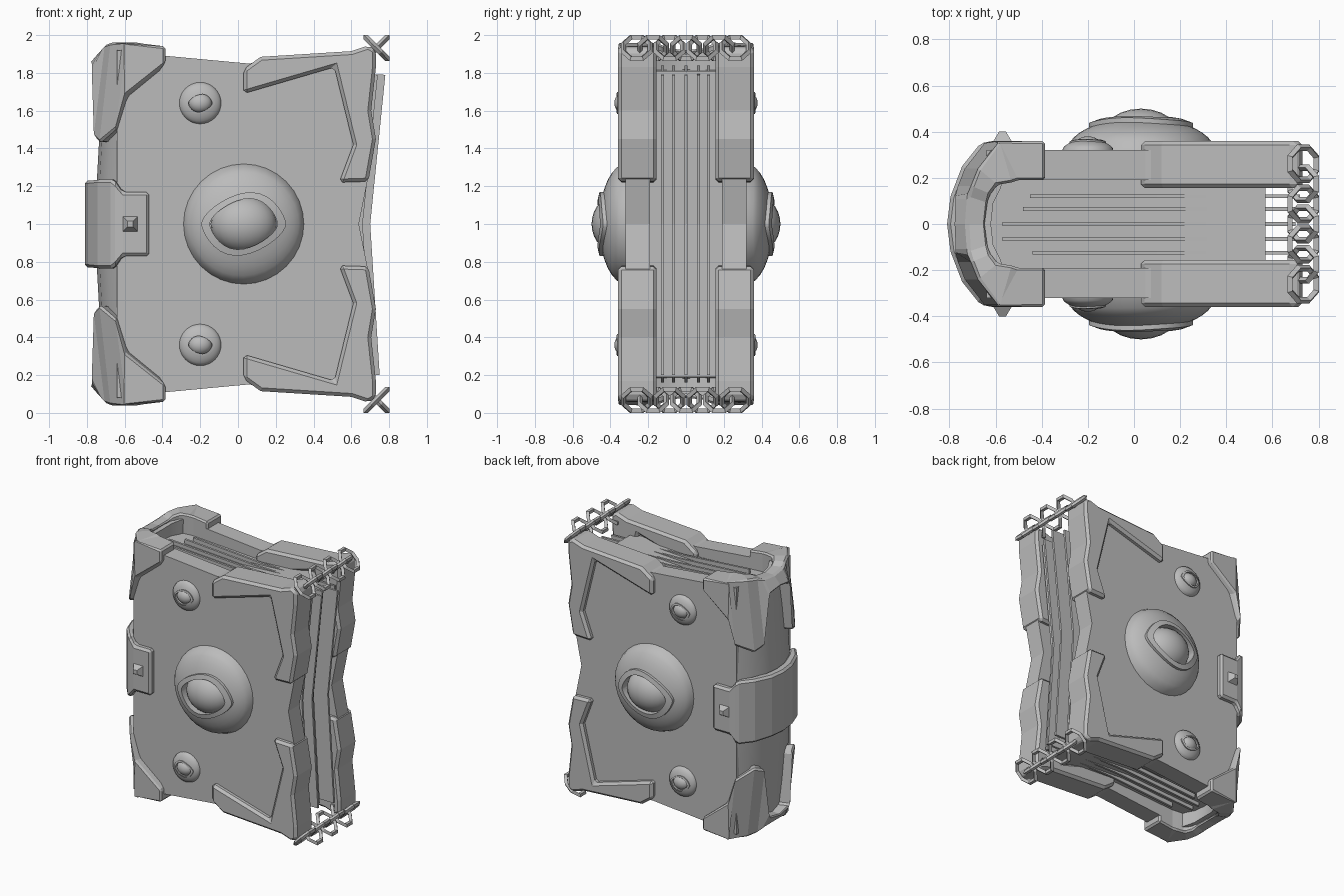
import bpy, bmesh, math
from mathutils import Vector

if "Cube" in bpy.data.objects:
    bpy.data.objects.remove(bpy.data.objects["Cube"])

grey = bpy.data.materials.new("stone_grey")
grey.diffuse_color = (0.5, 0.5, 0.5, 1)
grey.use_nodes = True
grey.node_tree.nodes["Principled BSDF"].inputs["Base Color"].default_value = grey.diffuse_color


def make(name, verts, faces, mirror_z=False, bevel=0.0, smooth=False):
    """Mesh object from points, optionally mirrored about the mid height z = 1."""
    if mirror_z:
        verts = [(x, y, 2 - z) for x, y, z in verts]
    me = bpy.data.meshes.new(name)
    me.from_pydata([tuple(v) for v in verts], [], faces)
    bm = bmesh.new()
    bm.from_mesh(me)
    bmesh.ops.recalc_face_normals(bm, faces=bm.faces[:])
    bm.to_mesh(me)
    bm.free()
    me.materials.append(grey)
    ob = bpy.data.objects.new(name, me)
    bpy.context.collection.objects.link(ob)
    if bevel:
        m = ob.modifiers.new("bevel", 'BEVEL')
        m.width = bevel
        m.segments = 1
        m.limit_method = 'ANGLE'
        m.angle_limit = math.radians(40)
    if smooth:
        bpy.ops.object.select_all(action='DESELECT')
        ob.select_set(True)
        bpy.context.view_layer.objects.active = ob
        bpy.ops.object.shade_smooth_by_angle(angle=math.radians(35))
    return ob


def prism(name, outline, y0, y1, **kw):
    """Outline in x, z extruded along y."""
    n = len(outline)
    verts = [(x, y, z) for y in (y0, y1) for x, z in outline]
    faces = [list(range(n)), list(range(n, 2 * n))]
    faces += [[i, (i + 1) % n, n + (i + 1) % n, n + i] for i in range(n)]
    return make(name, verts, faces, **kw)


def wrap(name, half, taper=0.0, **kw):
    """U-shaped shell around the spine.
    half: rows of outer x, outer y, inner x, inner y, z low, z high, +y side to middle."""
    rows = half + [(a, -b, c, -d, lo, hi) for a, b, c, d, lo, hi in reversed(half[:-1])]
    verts, faces = [], []
    for ox, oy, ix, iy, lo, hi in rows:
        # upper end leans in towards the pages where it lies on the spine
        t = taper if ox < -0.64 else 0
        verts += [(ox, oy, lo), (ox + t, oy, hi), (ix + t, iy, hi), (ix, iy, lo)]
    for i in range(len(rows) - 1):
        a, b = 4 * i, 4 * i + 4
        faces += [[a + j, a + (j + 1) % 4, b + (j + 1) % 4, b + j] for j in range(4)]
    e = 4 * (len(rows) - 1)
    faces += [[0, 1, 2, 3], [e, e + 1, e + 2, e + 3]]
    return make(name, verts, faces, **kw)


def mirrored(pts):
    """Close an upper outline with its reflection below z = 1."""
    return pts + [(x, 2 - z) for x, z in reversed(pts) if abs(z - 1) > 1e-4]


def eye(name, cx, cz, k, s, flip=1):
    """Domed eyelid with an almond opening and a round eyeball, scaled by k on side s."""
    n, R, H, y0 = 32, 0.32, 0.145, 0.315

    def dome(r):
        return H * math.sqrt(max(0, 1 - (r / R) ** 2))
    # blend from base circle to almond, scale of almond, lift off the dome
    rows = [(0, 1, 0), (.12, 1, 0), (.3, 1, 0), (.55, 1, 0), (.8, 1, 0), (1, 1, 0),
            (1, 1, .02), (1, .8, .02), (1, .8, -.09)]
    verts, faces = [], []
    for t, sc, lift in rows:
        for i in range(n):
            a = 2 * math.pi * i / n
            c, d = math.cos(a), math.sin(a)
            ax = 0.225 * c * sc
            az = 0.165 * math.copysign(abs(d) ** 1.35, d) * sc + 0.04 * c * d * d * sc
            x, z = R * c * (1 - t) + ax * t, R * d * (1 - t) + az * t
            y = y0 + k * (dome(math.hypot(x, z)) + lift)
            verts.append((cx + k * x, s * y, cz + flip * k * z))
    for r in range(len(rows) - 1):
        for i in range(n):
            j = (i + 1) % n
            faces.append([r * n + i, r * n + j, r * n + n + j, r * n + n + i])
    make(name + "_lid", verts, faces, smooth=True)
    bm = bmesh.new()
    bmesh.ops.create_uvsphere(bm, u_segments=24, v_segments=14, radius=1)
    bv = [(cx + k * v.co.x * 0.175, s * (y0 + k * (0.055 + 0.13 * v.co.y)),
           cz + k * v.co.z * 0.15) for v in bm.verts]
    bf = [[v.index for v in f.verts] for f in bm.faces]
    bm.free()
    make(name + "_ball", bv, bf, smooth=True)


# outlines
cover = mirrored([(-0.64, 1.92), (-0.38, 1.89), (0.05, 1.85), (0.6, 1.88),
                  (0.69, 1.9), (0.7, 1.3), (0.64, 1.0)])
corner = [(0.03, 1.69), (0.51, 1.83), (0.61, 1.42), (0.535, 1.22), (0.69, 1.225),
          (0.73, 1.45), (0.705, 1.6), (0.73, 1.83), (0.73, 1.92), (0.69, 1.945),
          (0.60, 1.915), (0.12, 1.885), (0.03, 1.82)]
for s, side in ((-1, "front"), (1, "back")):
    # covers, eyes and clasp studs
    prism(side + "_cover", cover, s * 0.19, s * 0.32)
    eye(side + "_large_eye", 0.03, 1.0, 1.0, s)
    eye(side + "_upper_eye", -0.2, 1.64, 0.35, s)
    eye(side + "_lower_eye", -0.2, 0.36, 0.35, s, -1)
    sq = [(-1, -1), (1, -1), (1, 1), (-1, 1)]
    stud = [(-0.57 + 0.045 * a, s * 0.35, 1 + 0.045 * b) for a, b in sq]
    stud += [(-0.57 + 0.015 * a, s * 0.4, 1 + 0.015 * b) for a, b in sq]
    make(side + "_stud", stud, [[0, 1, 2, 3], [4, 5, 6, 7]] +
         [[i, (i + 1) % 4, 4 + (i + 1) % 4, 4 + i] for i in range(4)])
    # fore-edge corner guards
    for mz, lvl in ((False, "upper"), (True, "lower")):
        prism(f"{side}_{lvl}_corner", corner, s * 0.155, s * 0.36, mirror_z=mz, bevel=0.018)

# spine and its corner guards
spine = [(-0.62, 0.32, -0.6, 0.19, 1, 1.92), (-0.645, 0.318, -0.62, 0.18, 1, 1.92),
         (-0.70, 0.24, -0.63, 0.15, 1, 1.92), (-0.745, 0.12, -0.66, 0.09, 1, 1.91),
         (-0.76, 0, -0.67, 0, 1, 1.9)]
guard = [(-0.385, 0.36, -0.385, 0.19, 1.85, 1.94), (-0.6, 0.36, -0.5, 0.19, 1.68, 1.955),
         (-0.65, 0.35, -0.59, 0.18, 1.5, 1.96), (-0.735, 0.24, -0.65, 0.17, 1.43, 1.96),
         (-0.765, 0.165, -0.68, 0.13, 1.46, 1.95), (-0.778, 0.12, -0.69, 0.09, 1.83, 1.93),
         (-0.785, 0, -0.70, 0, 1.85, 1.92)]
for mz, lvl in ((False, "upper"), (True, "lower")):
    wrap(lvl + "_spine", spine, 0.05, mirror_z=mz, smooth=True)
    wrap(lvl + "_spine_guard", guard, 0.06, mirror_z=mz, bevel=0.012)

# clasp band around the middle of the spine
band = [(x, y, ix, iy, 1 - h, 1 + h) for x, y, ix, iy, h in (
    (-0.47, 0.36, -0.47, 0.3, 0.17), (-0.61, 0.36, -0.61, 0.3, 0.17),
    (-0.665, 0.35, -0.64, 0.3, 0.235), (-0.745, 0.25, -0.69, 0.22, 0.235),
    (-0.795, 0.12, -0.73, 0.1, 0.23), (-0.81, 0, -0.74, 0, 0.23))]
wrap("clasp_band", band, bevel=0.015)

# page block and loose sheets
prism("page_block", mirrored([(-0.68, 1.82), (0, 1.78), (0.57, 1.81), (0.55, 1.0)]), -0.195, 0.195)
for i, (y, x0, x1) in enumerate(((-0.125, -0.44, 0.70), (-0.065, -0.57, 0.74), (0, -0.57, 0.70),
                                 (0.065, -0.48, 0.78), (0.12, -0.45, 0.72))):
    prism(f"sheet_{i + 1}", [(x0, 1.84), (0.1, 1.80), (x1, 1.79), (x1 - 0.08, 1.0),
                             (x1 - 0.03, 0.2), (0.1, 0.2), (x0, 0.16)], y - 0.008, y + 0.008)

# chains joining the two covers: alternating tilted links
loop = [(0.07, 0.03), (0.03, 0.08), (-0.03, 0.08), (-0.07, 0.03),
        (-0.07, -0.03), (-0.03, -0.08), (0.03, -0.08), (0.07, -0.03)]
q = math.sqrt(0.5)
for mz, lvl in ((False, "upper"), (True, "lower")):
    for k in range(7):
        t = 1 if k % 2 else -1
        w, nrm = Vector((q, 0, t * q)), Vector((q, 0, -t * q))
        cen = Vector((0.733, (k - 3) * 0.087, 1.932))
        verts = []
        for a, b in loop:
            p = Vector((0, a, 0)) + w * b
            verts += [cen + p * 1.2, cen + p + nrm * 0.016, cen + p * 0.8, cen + p - nrm * 0.016]
        n = len(loop)
        faces = [[4 * i + j, 4 * i + (j + 1) % 4, 4 * ((i + 1) % n) + (j + 1) % 4,
                  4 * ((i + 1) % n) + j] for i in range(n) for j in range(4)]
        make(f"{lvl}_chain_link_{k + 1}", verts, faces, mirror_z=mz)
